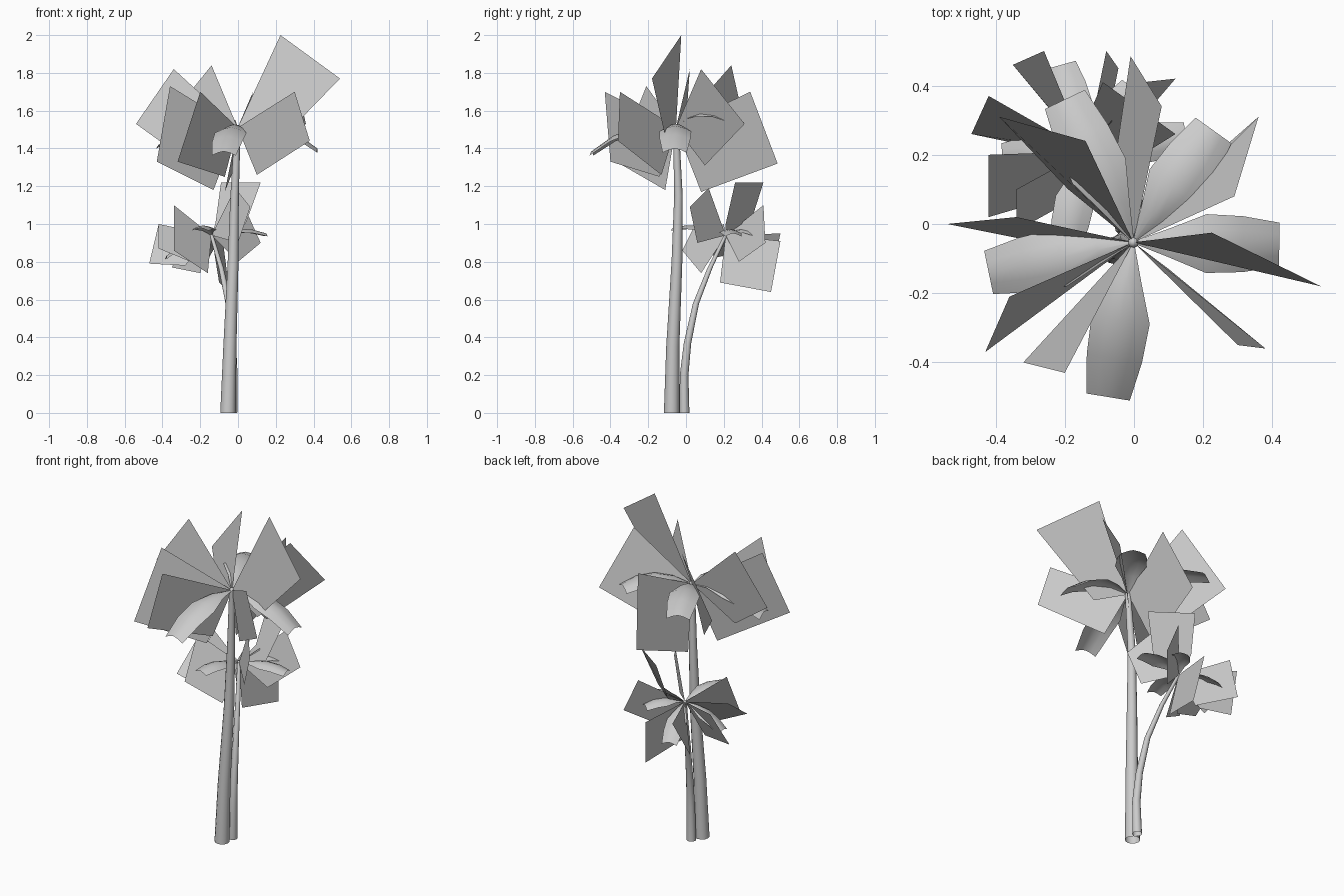
import bpy, bmesh, math
from mathutils import Vector

if "Cube" in bpy.data.objects:
    bpy.data.objects.remove(bpy.data.objects["Cube"])

GREY = (0.6, 0.6, 0.6, 1)
mat = bpy.data.materials.new("plain_grey")
mat.use_nodes = True
mat.diffuse_color = GREY
mat.node_tree.nodes["Principled BSDF"].inputs["Base Color"].default_value = GREY


def finish(bm, name, smooth=False):
    mesh = bpy.data.meshes.new(name)
    bm.to_mesh(mesh)
    bm.free()
    mesh.materials.append(mat)
    for p in mesh.polygons:
        p.use_smooth = smooth
    obj = bpy.data.objects.new(name, mesh)
    bpy.context.collection.objects.link(obj)


def stem(name, path, r0, r1, sides=12):
    """Tapered open tube through the path points."""
    bm = bmesh.new()
    rings = []
    for i, p in enumerate(path):
        r = r0 + (r1 - r0) * i / (len(path) - 1)
        angles = [2 * math.pi * k / sides for k in range(sides)]
        rings.append([bm.verts.new(Vector(p) + Vector((r * math.cos(a), r * math.sin(a), 0)))
                      for a in angles])
    for a, b in zip(rings, rings[1:]):
        for k in range(sides):
            n = (k + 1) % sides
            bm.faces.new((a[k], a[n], b[n], b[k]))
    finish(bm, name, True)


def upright_leaf(name, hub, corners):
    """Flat leaf standing up, one corner at the hub."""
    bm = bmesh.new()
    bm.faces.new([bm.verts.new(c) for c in (hub, *corners)])
    finish(bm, name)


def arched_leaf(name, hub, tip, width, lift):
    """Spreading leaf that rises, droops at its tip and is creased along its rib."""
    bm = bmesh.new()
    hub, tip = Vector(hub), Vector(tip)
    out = tip - hub
    side = Vector((-out.y, out.x, 0)).normalized()
    profile = ((0, 0.03), (0.25, 0.5), (0.5, 1), (0.75, 0.95), (1, 0.75))
    rows = []
    for t, w in profile:
        mid = hub + out * t + Vector((0, 0, lift * 4 * t * (1 - t)))
        half = width * w / 2
        drop = Vector((0, 0, half * 0.35))
        rows.append([bm.verts.new(mid + side * half * s - drop * abs(s) ** 1.5)
                     for s in (-1, -0.5, 0, 0.5, 1)])
    for a, b in zip(rows, rows[1:]):
        for k in range(4):
            bm.faces.new((a[k], a[k + 1], b[k + 1], b[k]))
    finish(bm, name, True)


def crown(name, hub, uprights, tips, width, lift):
    for i, c in enumerate(uprights):
        upright_leaf(f"{name}_upright_leaf_{i + 1}", hub, c)
    for i, t in enumerate(tips):
        arched_leaf(f"{name}_arched_leaf_{i + 1}", hub, t, width, lift)
    bm = bmesh.new()
    bmesh.ops.create_uvsphere(bm, u_segments=10, v_segments=6, radius=width * 0.09)
    bmesh.ops.translate(bm, verts=bm.verts, vec=hub)
    finish(bm, f"{name}_bud", True)


# Stems
tall_hub = (-0.002, -0.053, 1.51)
short_hub = (-0.14, 0.21, 0.94)
stem("tall_stem", [(-0.053, -0.076, 0), (-0.043, -0.07, 0.35), (-0.026, -0.048, 0.8),
                   (-0.018, -0.04, 1.15), tall_hub], 0.041, 0.016)
stem("short_stem", [(-0.03, -0.008, 0), (-0.025, -0.01, 0.2), (-0.03, 0.008, 0.37),
                    (-0.05, 0.053, 0.58), (-0.09, 0.128, 0.77), short_hub], 0.026, 0.01)

# Tall crown: upper, outer and lower corner of each upright leaf, then arched tips
crown("tall_crown", tall_hub, [
    ((0.225, -0.025, 2.0), (0.54, -0.18, 1.77), (0.2, -0.1, 1.42)),
    ((-0.34, 0.02, 1.82), (-0.54, 0, 1.53), (-0.29, -0.05, 1.35)),
    ((-0.36, -0.21, 1.73), (-0.43, -0.37, 1.33), (-0.13, -0.11, 1.18)),
    ((-0.2, -0.43, 1.7), (-0.32, -0.4, 1.33), (-0.07, -0.14, 1.25)),
    ((0.3, -0.35, 1.7), (0.38, -0.36, 1.44), (0.1, -0.13, 1.26)),
    ((-0.14, 0.24, 1.84), (-0.39, 0.31, 1.53), (-0.19, 0.1, 1.31)),
    ((0.08, 0.34, 1.7), (-0.01, 0.485, 1.32), (-0.07, 0.08, 1.17)),
    ((0.29, 0.08, 1.82), (0.36, 0.31, 1.53), (0.12, 0.1, 1.31)),
], [(0.42, -0.06, 1.4), (-0.42, -0.14, 1.42), (-0.075, -0.5, 1.385),
    (0.23, 0.27, 1.56), (-0.2, 0.36, 1.53)], 0.17, 0.065)

# Short crown, with one broad leaf rising steeply
crown("short_crown", short_hub, [
    ((-0.12, 0.34, 1.0), (-0.09, 0.41, 1.22), (0.12, 0.26, 1.22), (0.04, 0.21, 1.0)),
    ((0.03, 0.41, 1.1), (0.12, 0.42, 0.9), (0, 0.28, 0.8)),
    ((-0.08, 0.5, 0.91), (-0.045, 0.45, 0.64), (-0.1, 0.18, 0.69)),
    ((-0.26, 0.5, 0.95), (-0.35, 0.46, 0.77), (-0.2, 0.28, 0.74)),
    ((-0.42, 0.37, 1.0), (-0.47, 0.26, 0.79), (-0.28, 0.22, 0.78)),
    ((-0.34, 0.1, 1.1), (-0.34, -0.02, 0.86), (-0.16, 0.08, 0.74)),
    ((-0.015, 0.12, 1.19), (0.065, 0.02, 1.09), (0.0, 0.06, 0.9)),
    ((-0.42, 0.2, 1.0), (-0.42, 0.02, 0.87), (-0.25, 0.07, 0.8)),
], [(0.15, 0.25, 0.95), (-0.2, -0.07, 0.98), (-0.21, 0.46, 0.81),
    (-0.38, 0.19, 0.83), (0.0, 0.39, 0.95)], 0.115, 0.03)
